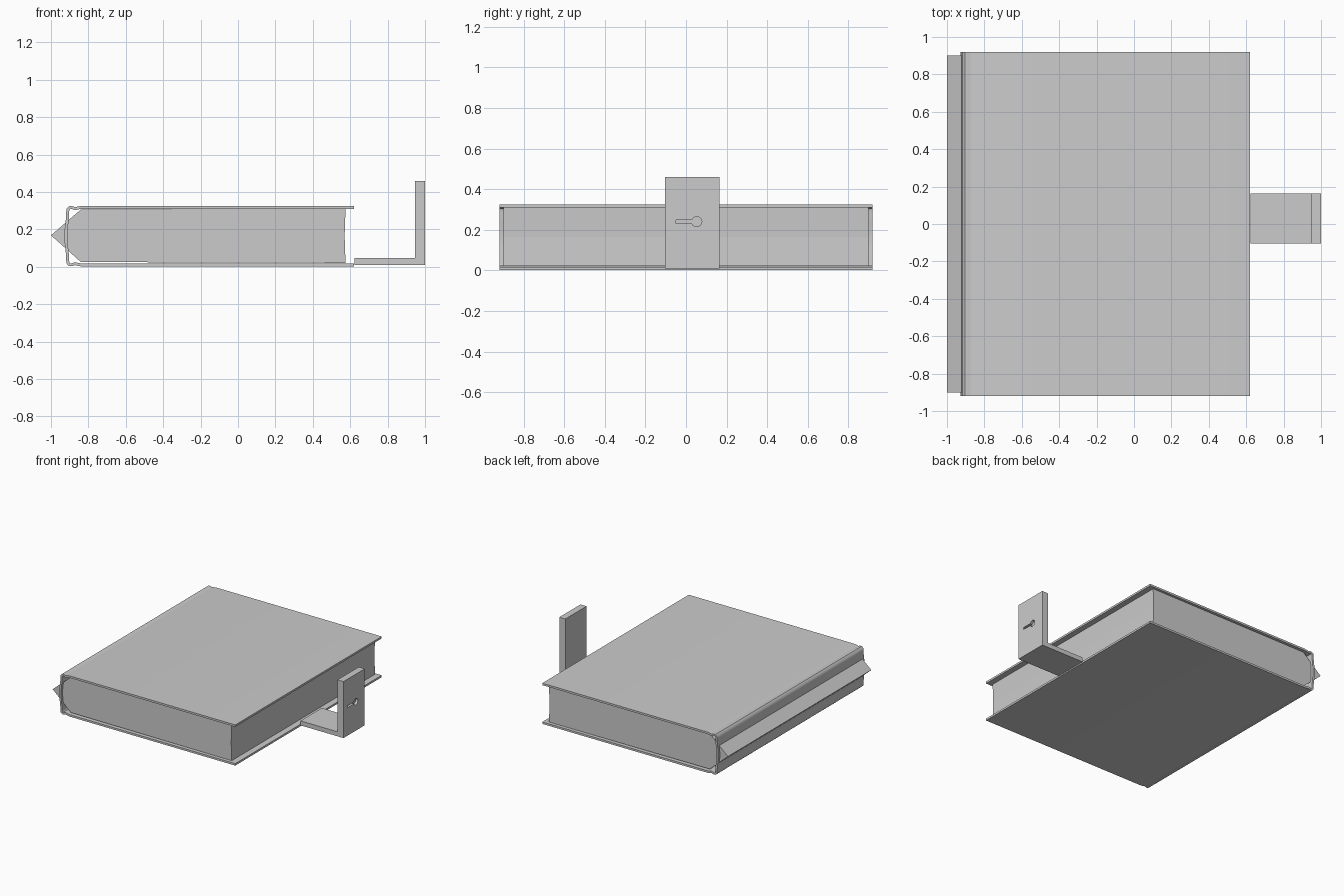
import bpy
import bmesh
import math
from mathutils import Vector

cube = bpy.data.objects.get("Cube")
if cube:
    bpy.data.objects.remove(cube, do_unlink=True)

grey = bpy.data.materials.new("plain_grey")
grey.use_nodes = True
grey.diffuse_color = (0.6, 0.6, 0.6, 1)
grey.node_tree.nodes["Principled BSDF"].inputs["Base Color"].default_value = (0.6, 0.6, 0.6, 1)

MID = 0.1635  # height of the middle of the book


def extrude_profile(name, points, y0, y1):
    """Closed x-z outline extruded along y."""
    bm = bmesh.new()
    face = bm.faces.new([bm.verts.new((x, y0, z)) for x, z in points])
    ext = bmesh.ops.extrude_face_region(bm, geom=[face])
    moved = [v for v in ext["geom"] if isinstance(v, bmesh.types.BMVert)]
    bmesh.ops.translate(bm, verts=moved, vec=(0, y1 - y0, 0))
    bmesh.ops.recalc_face_normals(bm, faces=bm.faces)
    mesh = bpy.data.meshes.new(name)
    bm.to_mesh(mesh)
    bm.free()
    mesh.materials.append(grey)
    obj = bpy.data.objects.new(name, mesh)
    bpy.context.collection.objects.link(obj)
    return obj


def smooth(obj):
    bpy.ops.object.select_all(action="DESELECT")
    obj.select_set(True)
    bpy.context.view_layer.objects.active = obj
    bpy.ops.object.shade_smooth_by_angle(angle=math.radians(40))


# Cover: centre line of the upper half, mirrored, then thickened
upper = [(0.62, 0.154), (-0.835, 0.154), (-0.855, 0.151), (-0.872, 0.147),
         (-0.888, 0.153), (-0.9, 0.153), (-0.908, 0.146), (-0.911, 0.13),
         (-0.911, 0.105), (-0.915, 0.07), (-0.919, 0.035)]
line = [Vector(p) for p in upper] + [Vector((-0.92, 0))]
line += [Vector((x, -z)) for x, z in reversed(upper)]
outer, inner = [], []
for i, p in enumerate(line):
    along = (line[min(i + 1, len(line) - 1)] - line[max(i - 1, 0)]).normalized()
    side = Vector((along.y, -along.x)) * 0.0078
    lift = Vector((0, MID))
    outer.append(p + side + lift)
    inner.append(p - side + lift)
cover = extrude_profile("book_cover", outer + inner[::-1], -0.92, 0.92)
smooth(cover)

# Page block with a wedge towards the spine and a slightly hollow fore edge
pages = extrude_profile("page_block", [
    (-1.0, 0.168), (-0.84, 0.306), (0.575, 0.31), (0.57, MID),
    (0.575, 0.021), (-0.84, 0.025)], -0.9, 0.9)
bm = bmesh.new()
bm.from_mesh(pages.data)
bm.normal_update()
# The wedge faces point inwards
bmesh.ops.reverse_faces(bm, faces=[f for f in bm.faces if f.normal.x < -0.3])
bm.to_mesh(pages.data)
bm.free()

# L-shaped clasp
clasp = extrude_profile("clasp", [
    (0.622, 0.01), (1.0, 0.01), (1.0, 0.459), (0.947, 0.459),
    (0.947, 0.046), (0.622, 0.046)], -0.103, 0.164)

# Keyhole: a round hole with a slot, sunk into the outer face
hole = []
radius, slot = 0.025, 0.008
start = math.asin(slot / radius)
for i in range(21):
    a = math.pi - start - i * (2 * math.pi - 2 * start) / 20
    hole.append((0.053 + radius * math.cos(a), 0.24 + radius * math.sin(a)))
hole += [(-0.05, 0.24 - slot), (-0.05, 0.24 + slot)]
bm = bmesh.new()
face = bm.faces.new([bm.verts.new((0.98, y, z)) for y, z in hole])
ext = bmesh.ops.extrude_face_region(bm, geom=[face])
moved = [v for v in ext["geom"] if isinstance(v, bmesh.types.BMVert)]
bmesh.ops.translate(bm, verts=moved, vec=(0.05, 0, 0))
bmesh.ops.recalc_face_normals(bm, faces=bm.faces)
mesh = bpy.data.meshes.new("keyhole_cutter")
bm.to_mesh(mesh)
bm.free()
mesh.materials.append(grey)
cutter = bpy.data.objects.new("keyhole_cutter", mesh)
bpy.context.collection.objects.link(cutter)

cut = clasp.modifiers.new("keyhole", "BOOLEAN")
cut.operation = "DIFFERENCE"
cut.solver = "EXACT"
cut.object = cutter
bpy.ops.object.select_all(action="DESELECT")
clasp.select_set(True)
bpy.context.view_layer.objects.active = clasp
bpy.ops.object.modifier_apply(modifier=cut.name)
bpy.data.objects.remove(cutter, do_unlink=True)
